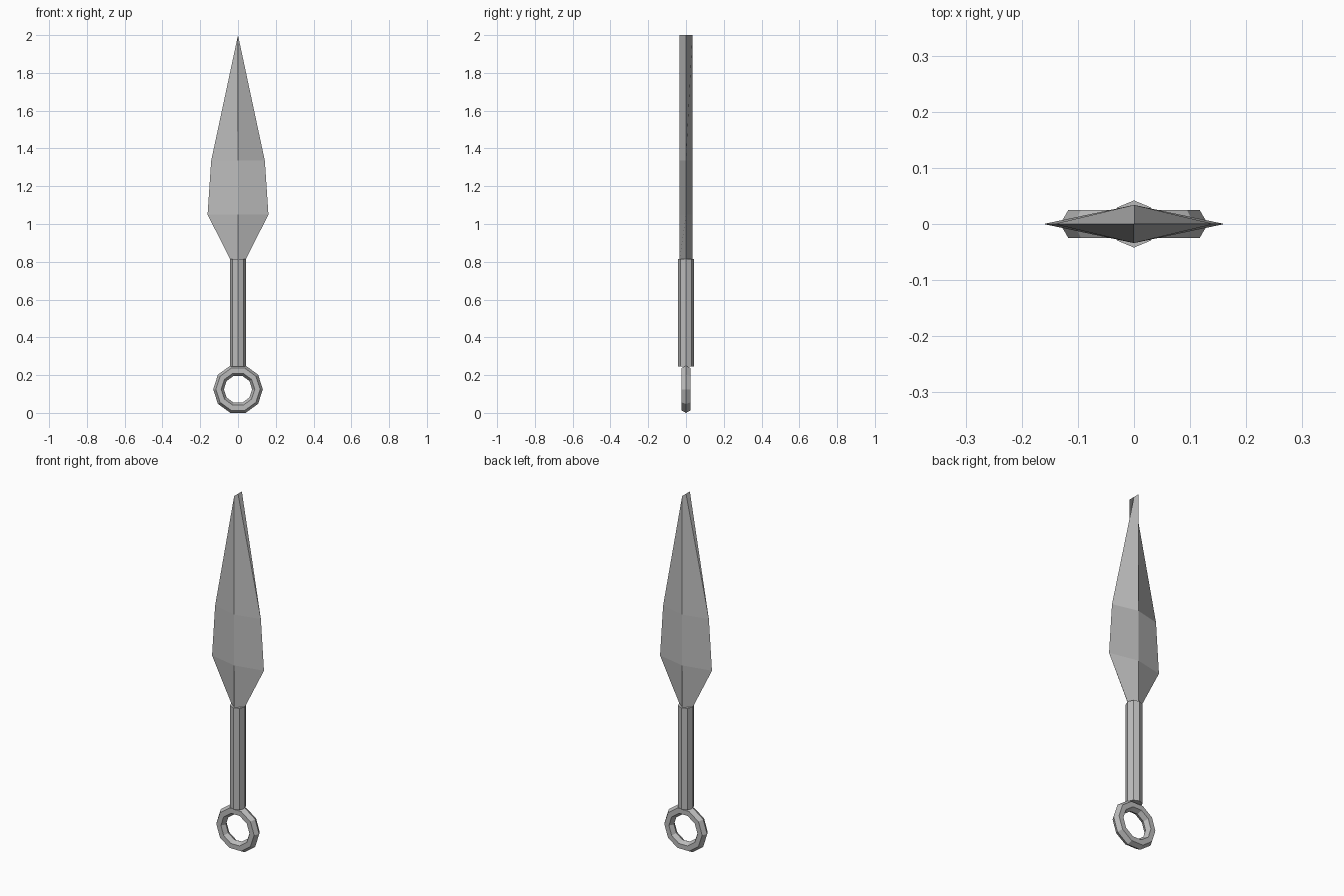
import bpy, bmesh, math

if "Cube" in bpy.data.objects:
    bpy.data.objects.remove(bpy.data.objects["Cube"])

steel = bpy.data.materials.new("grey steel")
steel.diffuse_color = (0.5, 0.5, 0.5, 1)
steel.use_nodes = True
steel.node_tree.nodes["Principled BSDF"].inputs["Base Color"].default_value = steel.diffuse_color


def finish(obj, name):
    obj.name = name
    obj.data.name = name
    obj.data.materials.append(steel)


# Blade: diamond sections of constant thickness, tapering to a chisel-like tip
HALF_THICKNESS = 0.034
SECTIONS = [(0.81, 0.04), (1.05, 0.161), (1.335, 0.142), (2.0, 0.0)]  # height, half width
bm = bmesh.new()
rings = []
for z, w in SECTIONS:
    corners = [(w, 0), (0, HALF_THICKNESS), (-w, 0), (0, -HALF_THICKNESS)]
    rings.append([bm.verts.new((x, y, z)) for x, y in corners])
for low, high in zip(rings, rings[1:]):
    for i in range(4):
        j = (i + 1) % 4
        bm.faces.new((low[i], low[j], high[j], high[i]))
bm.faces.new(rings[0][::-1])
mesh = bpy.data.meshes.new("blade")
bm.to_mesh(mesh)
bm.free()
blade = bpy.data.objects.new("blade", mesh)
bpy.context.collection.objects.link(blade)
finish(blade, "blade")

# Handle: plain octagonal grip
BOTTOM, TOP = 0.245, 0.815
bpy.ops.mesh.primitive_cylinder_add(vertices=8, radius=0.042, depth=TOP - BOTTOM,
                                    location=(0, 0, (TOP + BOTTOM) / 2))
finish(bpy.context.object, "handle")

# Pommel ring: ten-sided ring with a hexagonal cross-section, standing upright
MAJOR, MINOR = 0.103, 0.0285
bpy.ops.mesh.primitive_torus_add(major_segments=10, minor_segments=6,
                                 major_radius=MAJOR, minor_radius=MINOR,
                                 location=(0, 0, (MAJOR + MINOR) * math.sin(math.radians(72))),
                                 rotation=(math.pi / 2, 0, 0))
finish(bpy.context.object, "pommel_ring")
